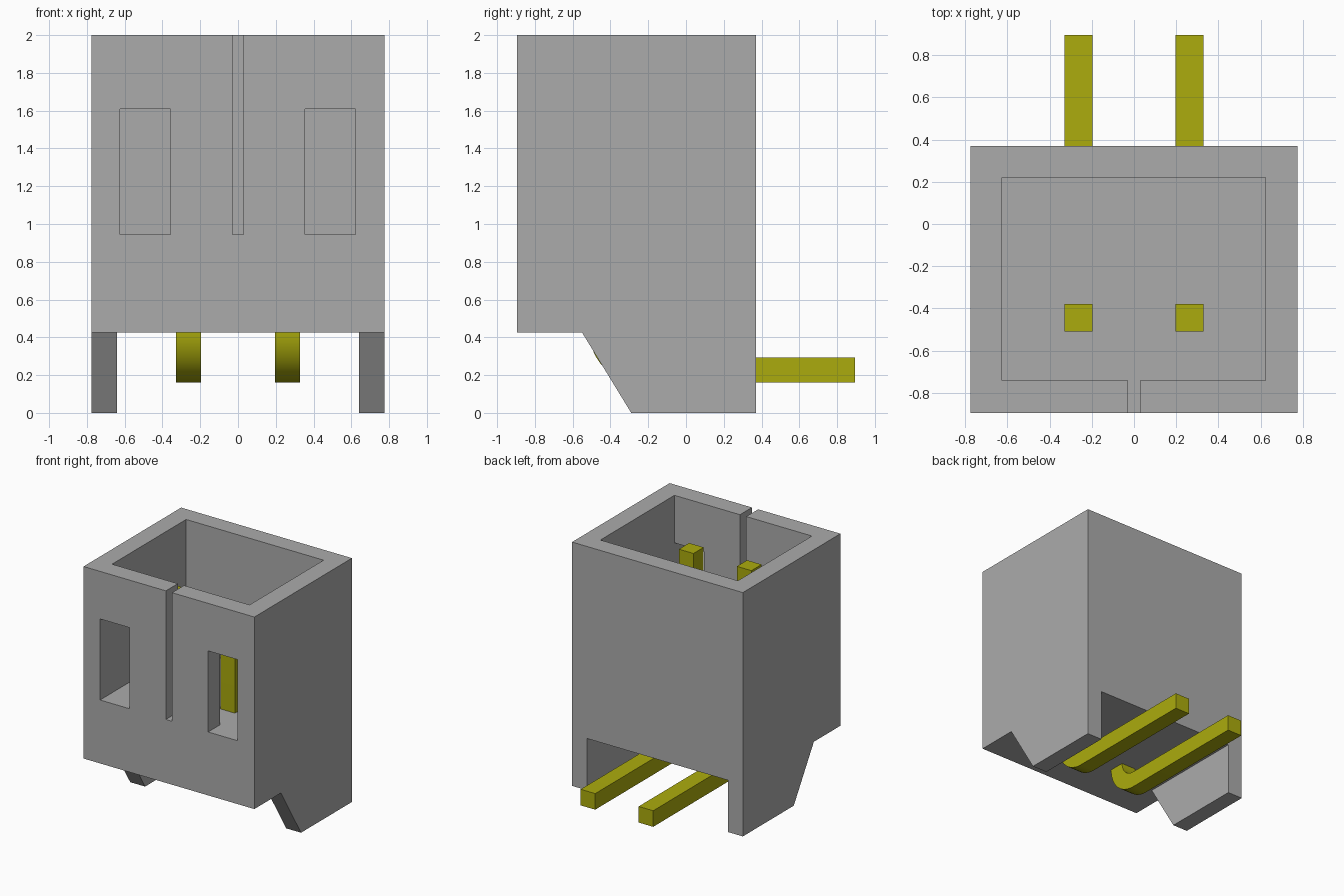
import bpy, bmesh, math

cube = bpy.data.objects.get("Cube")
if cube:
    bpy.data.objects.remove(cube, do_unlink=True)


def material(name, rgb):
    mat = bpy.data.materials.new(name)
    mat.use_nodes = True
    mat.diffuse_color = (*rgb, 1)
    mat.node_tree.nodes["Principled BSDF"].inputs["Base Color"].default_value = (*rgb, 1)
    return mat


grey = material("grey plastic", (0.41, 0.41, 0.41))
yellow = material("yellow metal", (0.41, 0.41, 0.004))


def prism(name, profile, x0, x1, mat):
    """Extrude a (y, z) outline along x."""
    bm = bmesh.new()
    face = bm.faces.new([bm.verts.new((x0, y, z)) for y, z in profile])
    ext = bmesh.ops.extrude_face_region(bm, geom=[face])
    verts = [v for v in ext["geom"] if isinstance(v, bmesh.types.BMVert)]
    bmesh.ops.translate(bm, verts=verts, vec=(x1 - x0, 0, 0))
    bmesh.ops.recalc_face_normals(bm, faces=bm.faces)
    mesh = bpy.data.meshes.new(name)
    bm.to_mesh(mesh)
    bm.free()
    mesh.materials.append(mat)
    obj = bpy.data.objects.new(name, mesh)
    bpy.context.collection.objects.link(obj)
    return obj


def activate(obj):
    bpy.ops.object.select_all(action="DESELECT")
    obj.select_set(True)
    bpy.context.view_layer.objects.active = obj


def cut(obj, x0, x1, y0, y1, z0, z1):
    """Subtract a box from obj."""
    cutter = prism("cutter", [(y0, z0), (y1, z0), (y1, z1), (y0, z1)], x0, x1, grey)
    cutter.hide_render = True
    mod = obj.modifiers.new("cut", "BOOLEAN")
    mod.operation, mod.solver, mod.object = "DIFFERENCE", "EXACT", cutter
    activate(obj)
    bpy.ops.object.modifier_apply(modifier=mod.name)
    bpy.data.objects.remove(cutter, do_unlink=True)


FRONT, BACK, FLOOR, UNDER, TOP = -0.895, 0.37, 0.945, 0.425, 2.0

# Housing: side outline including the legs, then hollowed out
housing = prism("housing", [(FRONT, UNDER), (-0.55, UNDER), (-0.29, 0), (BACK, 0),
                            (BACK, TOP), (FRONT, TOP)], -0.775, 0.775, grey)
cut(housing, -0.64, 0.64, -0.7, 0.6, -0.2, UNDER)                # gap between legs
cut(housing, -0.625, 0.623, -0.74, 0.22, FLOOR, 2.2)             # cavity
cut(housing, -0.028, 0.028, -1.1, -0.6, FLOOR, 2.2)              # front slot
for x0, x1 in ((-0.625, -0.358), (0.356, 0.623)):                # front windows
    cut(housing, x0, x1, -1.1, -0.6, FLOOR, 1.61)

# Pins: vertical contact bent backwards into a horizontal tail
Y0, Z0, W, R = -0.51, 0.16, 0.132, 0.265
angles = [math.radians(90 * i / 12) for i in range(13)]


def arc(r):
    return [(Y0 + R - r * math.cos(a), Z0 + R - r * math.sin(a)) for a in angles]


outline = ([(Y0, 1.775)] + arc(R) + [(0.895, Z0), (0.895, Z0 + W)]
           + arc(R - W)[::-1] + [(Y0 + W, 1.775)])
for side, x in (("right", -0.263), ("left", 0.263)):
    pin = prism(side + "_pin", outline, x - W / 2, x + W / 2, yellow)
    activate(pin)
    bpy.ops.object.shade_smooth_by_angle(angle=math.radians(30))
